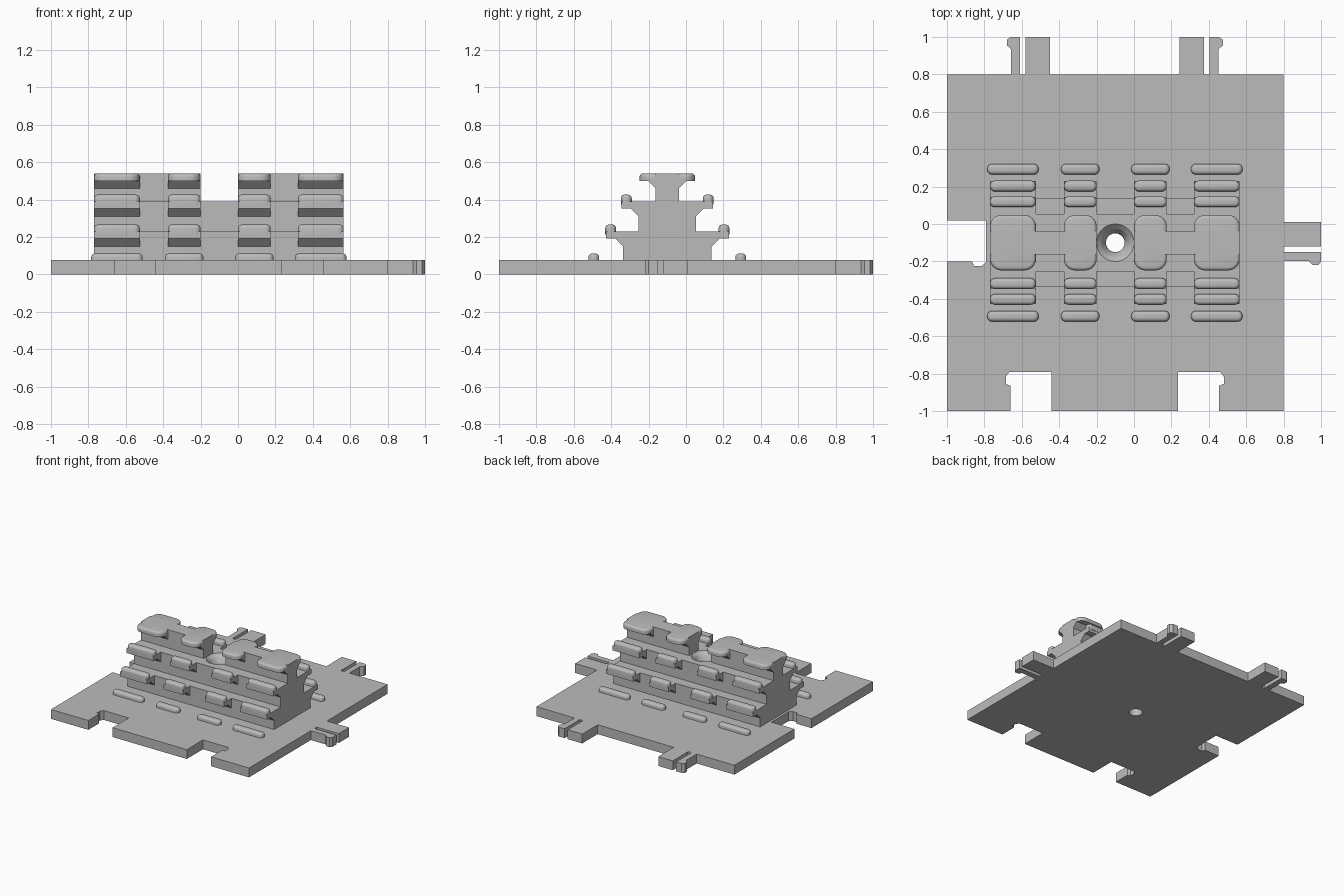
import bpy, bmesh, math
from mathutils import Vector

if "Cube" in bpy.data.objects:
    bpy.data.objects.remove(bpy.data.objects["Cube"], do_unlink=True)

grey = bpy.data.materials.new("plain grey")
grey.use_nodes = True
grey.diffuse_color = (0.5, 0.5, 0.5, 1)
grey.node_tree.nodes["Principled BSDF"].inputs["Base Color"].default_value = (0.5, 0.5, 0.5, 1)

PLATE = 0.077               # plate thickness
STEPS = (0.23, 0.39, 0.54)  # shelf heights
MID = -0.1                  # tower centre in y
SPANS = ((-0.77, -0.525), (-0.375, -0.2), (0.0, 0.175), (0.32, 0.565))


def finish(name, bm, smooth=False):
    bmesh.ops.recalc_face_normals(bm, faces=bm.faces)
    mesh = bpy.data.meshes.new(name)
    bm.to_mesh(mesh)
    bm.free()
    mesh.materials.append(grey)
    ob = bpy.data.objects.new(name, mesh)
    bpy.context.collection.objects.link(ob)
    if smooth:
        bpy.ops.object.select_all(action='DESELECT')
        ob.select_set(True)
        bpy.context.view_layer.objects.active = ob
        bpy.ops.object.shade_smooth_by_angle(angle=math.radians(35))
    return ob


def prism(name, points, shift):
    """Extrude a closed outline of 3D points by a vector."""
    bm = bmesh.new()
    face = bm.faces.new([bm.verts.new(p) for p in points])
    new = bmesh.ops.extrude_face_region(bm, geom=[face])["geom"]
    bmesh.ops.translate(bm, vec=Vector(shift),
                        verts=[g for g in new if isinstance(g, bmesh.types.BMVert)])
    return finish(name, bm)


def slab(name, outline, z0, z1):
    return prism(name, [(x, y, z0) for x, y in outline], (0, 0, z1 - z0))


def along_x(name, outline, x0, x1):
    return prism(name, [(x0, y, z) for y, z in outline], (x1 - x0, 0, 0))


def pad(name, x0, x1, yc, half, z0, z1, corner, edge):
    """Box with rounded plan corners and rounded upper rim."""
    bm = bmesh.new()
    bmesh.ops.create_cube(bm, size=1)
    for v in bm.verts:
        v.co = ((x0 + x1) / 2 + v.co.x * (x1 - x0), yc + v.co.y * 2 * half,
                (z0 + z1) / 2 + v.co.z * (z1 - z0))
    upright = [e for e in bm.edges if abs(e.verts[0].co.z - e.verts[1].co.z) > 0.01]
    bmesh.ops.bevel(bm, geom=upright, offset=corner, segments=6, profile=0.5, affect='EDGES')
    rim = [e for e in bm.edges if all(v.co.z > z1 - 0.0001 for v in e.verts)]
    bmesh.ops.bevel(bm, geom=rim, offset=edge, segments=4, profile=0.5, affect='EDGES')
    return finish(name, bm, True)


# Base plate with hooked notches; tabs share the same positions
JOINTS = (("back_left", -0.58, 1, False), ("back_right", 0.375, -1, False),
          ("side", -0.12, 1, True))


def place(joint, points, base):
    _, origin, way, side = joint
    flat = [(origin + way * u, base + v) for u, v in points]
    return [(v, u) for u, v in flat] if side else flat


NOTCH = ((-0.08, 0), (-0.08, 0.135), (-0.105, 0.145), (-0.105, 0.185),
         (-0.085, 0.21), (0.14, 0.21), (0.14, 0))
MAIN = ((0, -0.02), (0, 0.2), (0.132, 0.2), (0.132, -0.02))
CLIP = ((-0.03, -0.02), (-0.03, 0.2), (-0.08, 0.2), (-0.1, 0.185),
        (-0.1, 0.155), (-0.077, 0.135), (-0.077, -0.02))

outline = [(-1, -1)] + place(JOINTS[0], NOTCH, -1) + place(JOINTS[1], NOTCH, -1)[::-1]
outline += [(0.8, -1), (0.8, 0.8), (-1, 0.8)] + place(JOINTS[2], NOTCH, -1)[::-1]
plate = slab("base_plate", outline, 0, PLATE)
for joint in JOINTS:
    slab(joint[0] + "_tab", place(joint, MAIN, 0.8), 0, PLATE)
    slab(joint[0] + "_spring_clip", place(joint, CLIP, 0.8), 0, PLATE)

# Stepped tower core
HALVES = (0.237, 0.153, 0.062)
left, right = SPANS[0][0], SPANS[-1][1]
steps = [(HALVES[0], PLATE - 0.01), (HALVES[0], STEPS[0]), (HALVES[1], STEPS[0]),
         (HALVES[1], STEPS[1])]
core = along_x("tower_core", [(MID + y, z) for y, z in steps] +
               [(MID - y, z) for y, z in reversed(steps)], left, right)
for name, x0, x1 in (("left", SPANS[2][0], right), ("right", left, SPANS[1][1])):
    h = HALVES[2]
    along_x(name + "_top_wall", [(MID - h, STEPS[1]), (MID + h, STEPS[1]),
                                 (MID + h, STEPS[2]), (MID - h, STEPS[2])], x0, x1)

# Screw hole with countersink
bm = bmesh.new()
rings = []
for r, z in ((0.05, -0.1), (0.05, 0.31), (0.057, 0.335), (0.075, 0.365), (0.1, 0.39), (0.1, 0.5)):
    rings.append([bm.verts.new((MID + r * math.cos(a * math.tau / 40),
                                MID + r * math.sin(a * math.tau / 40), z)) for a in range(40)])
for low, high in zip(rings, rings[1:]):
    for i in range(40):
        j = (i + 1) % 40
        bm.faces.new((low[i], low[j], high[j], high[i]))
bm.faces.new(rings[0][::-1])
bm.faces.new(rings[-1])
cutter = finish("hole_cutter", bm)
cutter.hide_render = True
for ob in (plate, core):
    cut = ob.modifiers.new("hole", 'BOOLEAN')
    cut.operation = 'DIFFERENCE'
    cut.solver = 'EXACT'
    cut.object = cutter
    bpy.context.view_layer.objects.active = ob
    bpy.ops.object.modifier_apply(modifier=cut.name)
bpy.data.objects.remove(cutter, do_unlink=True)

# Grips: bracketed shelves, ridges, caps and floor ridges for each span
for n, (x0, x1) in enumerate(SPANS, 1):
    for side, s in (("front", -1), ("back", 1)):
        for level in range(2):
            inner, top = HALVES[level], STEPS[level]
            reach = inner + 0.092
            bracket = ((inner - 0.02, top - 0.08), (inner, top - 0.08), (inner + 0.042, top - 0.038),
                       (reach, top - 0.038), (reach, top), (inner - 0.02, top))
            along_x(f"{side}_shelf_{level + 1}_{n}", [(MID + s * y, z) for y, z in bracket], x0, x1)
            pad(f"{side}_ridge_{level + 1}_{n}", x0, x1, MID + s * (reach - 0.026), 0.029,
                top - 0.015, top + 0.037, 0.027, 0.02)
        pad(f"{side}_floor_ridge_{n}", x0 - 0.015, x1 + 0.015, MID + s * 0.393, 0.029,
            PLATE - 0.01, PLATE + 0.035, 0.027, 0.02)
    h, top = HALVES[2], STEPS[2]
    flare = ((h, top - 0.08), (h + 0.042, top - 0.038), (h + 0.042, top - 0.03))
    along_x(f"cap_flare_{n}", [(MID + y, z) for y, z in flare] +
            [(MID - y, z) for y, z in reversed(flare)], x0, x1)
    pad(f"top_cap_{n}", x0, x1, MID, 0.148, top - 0.04, top, 0.06, 0.018)
